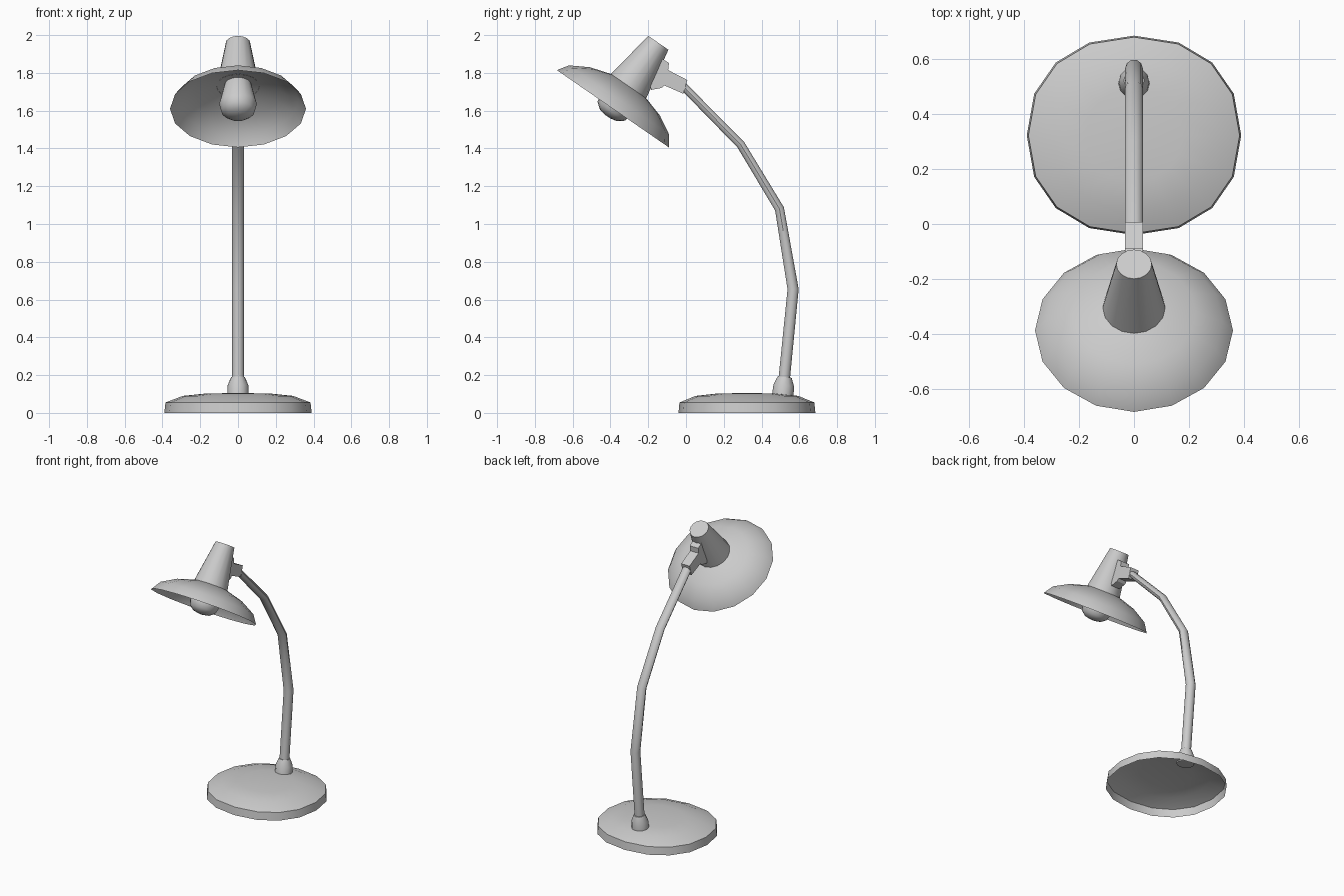
import bpy, bmesh, math
from mathutils import Matrix, Vector

if "Cube" in bpy.data.objects:
    bpy.data.objects.remove(bpy.data.objects["Cube"])


def finish(name, bm, smooth=True, angle=40):
    bmesh.ops.recalc_face_normals(bm, faces=bm.faces)
    me = bpy.data.meshes.new(name)
    bm.to_mesh(me)
    bm.free()
    ob = bpy.data.objects.new(name, me)
    bpy.context.collection.objects.link(ob)
    if smooth:
        bpy.ops.object.select_all(action='DESELECT')
        ob.select_set(True)
        bpy.context.view_layer.objects.active = ob
        bpy.ops.object.shade_smooth_by_angle(angle=math.radians(angle))
    return ob


def superpow(v, n):
    return math.copysign(abs(v) ** (2 / n), v) if abs(v) > 1e-6 else 0


def bridge(bm, rings):
    for a, b in zip(rings, rings[1:]):
        n = len(a)
        for i in range(n):
            bm.faces.new((a[i], a[(i + 1) % n], b[(i + 1) % n], b[i]))


def lathe(name, profile, matrix, sides=16, sx=1, sy=1, power=2,
          cap_start=False, cap_end=False, angle=40):
    """Turn (radius, height) points around local z."""
    bm = bmesh.new()
    rings = []
    for r, z in profile:
        ring = []
        for i in range(sides):
            t = 2 * math.pi * i / sides
            p = Vector((superpow(math.cos(t), power) * r * sx,
                        superpow(math.sin(t), power) * r * sy, z))
            ring.append(bm.verts.new(matrix @ p))
        rings.append(ring)
    bridge(bm, rings)
    if cap_start:
        bm.faces.new(rings[0])
    if cap_end:
        bm.faces.new(rings[-1])
    return finish(name, bm, True, angle)


def plate(name, outline, half):
    """Extrude a (y, z) outline to both sides of x = 0."""
    bm = bmesh.new()
    rings = [[bm.verts.new((x, y, z)) for y, z in outline] for x in (-half, half)]
    bridge(bm, rings)
    for ring in rings:
        bm.faces.new(ring)
    return finish(name, bm, False)


# Base: hollow domed foot, open underneath
lathe("base", [(1, 0), (0.985, 0.055), (0.75, 0.09), (0.45, 0.102), (0.1, 0.105)],
      Matrix.Translation((0, 0.3225, 0)), sx=0.39, sy=0.3625, power=2.2,
      cap_end=True, angle=50)

# Collar holding the stem
lean = Matrix.Translation((0, 0.512, 0.09)) @ Matrix.Rotation(math.radians(-6), 4, 'X')
lathe("stem_collar", [(0.057, 0), (0.055, 0.055), (0.037, 0.1)], lean, 12,
      cap_start=True, cap_end=True, angle=30)

# Stem: bent tube, thinner in profile towards the top
path = [(0.512, 0.1, 0.032), (0.567, 0.655, 0.031), (0.495, 1.08, 0.026),
        (0.29, 1.42, 0.024), (-0.02, 1.735, 0.022)]
bm = bmesh.new()
rings = []
for i, (y, z, r) in enumerate(path):
    a, b = path[max(i - 1, 0)], path[min(i + 1, len(path) - 1)]
    d = Vector((0, b[0] - a[0], b[1] - a[1])).normalized()
    side = Vector((0, d.z, -d.y))
    rings.append([bm.verts.new(Vector((0.032 * math.cos(t), y, z)) + side * r * math.sin(t))
                  for t in (math.pi * 2 * k / 10 for k in range(10))])
bridge(bm, rings)
bm.faces.new(rings[0])
bm.faces.new(rings[-1])
finish("stem", bm)

# Joint between stem and lamp head
plate("joint_block", [(0.007, 1.762), (-0.015, 1.69), (-0.118, 1.735), (-0.095, 1.815)], 0.033)
plate("head_bracket", [(-0.125, 1.875), (-0.09, 1.852), (-0.095, 1.81), (-0.118, 1.73),
                       (-0.13, 1.72), (-0.185, 1.71), (-0.2, 1.80)], 0.033)

# Lamp head parts share one tilted axis
head = Matrix.Translation((0, -0.387, 1.61)) @ Matrix.Rotation(math.radians(-34.6), 4, 'X')
lathe("shade", [(0.36, 0), (0.322, 0.057), (0.225, 0.112), (0.113, 0.146), (0.03, 0.16)],
      head, cap_end=True, angle=60)
lathe("shade_neck", [(0.114, 0.144), (0.0645, 0.424)], head, cap_end=True)
lathe("bulb", [(0.015, -0.05), (0.055, -0.042), (0.088, -0.016), (0.1, 0.03), (0.07, 0.16)],
      head, cap_start=True, cap_end=True, angle=50)
